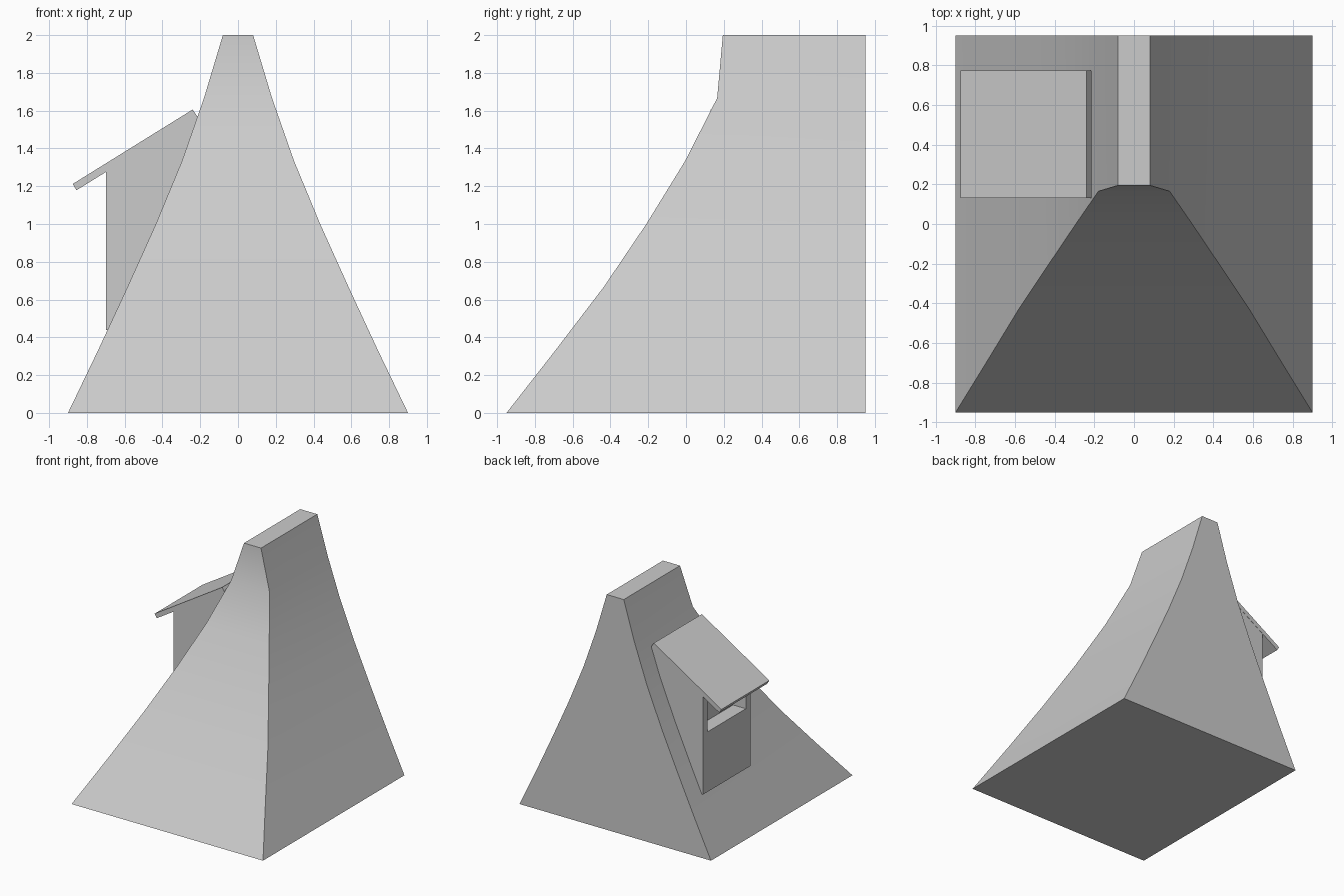
import bpy, bmesh

if "Cube" in bpy.data.objects:
    bpy.data.objects.remove(bpy.data.objects["Cube"])

def link(name, bm):
    bmesh.ops.recalc_face_normals(bm, faces=bm.faces)
    me = bpy.data.meshes.new(name)
    bm.to_mesh(me)
    bm.free()
    ob = bpy.data.objects.new(name, me)
    bpy.context.collection.objects.link(ob)
    return ob

def extrude_xz(name, pts, y0, y1):
    """Solid made by extruding an x-z outline along y."""
    bm = bmesh.new()
    f = bm.faces.new([bm.verts.new((x, y0, z)) for x, z in pts])
    r = bmesh.ops.extrude_face_region(bm, geom=[f])
    verts = [v for v in r["geom"] if isinstance(v, bmesh.types.BMVert)]
    bmesh.ops.translate(bm, verts=verts, vec=(0, y1 - y0, 0))
    return link(name, bm)

# Main roof: stacked rectangular rings (z, half width, front y), flat back
BACK = 0.95
levels = [(0, 0.90, -0.95), (0.333, 0.74, -0.69), (0.667, 0.585, -0.435),
          (1.0, 0.435, -0.21), (1.333, 0.297, -0.005),
          (1.667, 0.18, 0.165), (2.0, 0.08, 0.195)]
bm = bmesh.new()
rings = [[bm.verts.new(p) for p in ((-w, y, z), (w, y, z), (w, BACK, z), (-w, BACK, z))]
         for z, w, y in levels]
for a, b in zip(rings, rings[1:]):
    for i in range(4):
        j = (i + 1) % 4
        bm.faces.new((a[i], a[j], b[j], b[i]))
bm.faces.new(rings[0])
bm.faces.new(rings[-1])
roof = link("main_roof", bm)
bpy.context.view_layer.objects.active = roof
roof.select_set(True)
bpy.ops.object.shade_smooth_by_angle()

# Dormer walls, with the inner edge following the main roof
Y0, Y1 = 0.13, 0.775
walls = extrude_xz("dormer_walls",
                   [(-0.70, 0.44), (-0.70, 1.275), (-0.22, 1.572), (-0.20, 1.56),
                    (-0.28, 1.333), (-0.42, 1.0), (-0.57, 0.667), (-0.67, 0.44)],
                   Y0 + 0.002, Y1 - 0.002)

# Window recess
cutter = extrude_xz("window_cutter",
                    [(-0.8, 0.95), (-0.58, 0.95), (-0.58, 1.22), (-0.8, 1.22)],
                    Y0 + 0.066, Y1 - 0.066)
cutter.hide_render = True
cutter.hide_viewport = True
mod = walls.modifiers.new("window", "BOOLEAN")
mod.object = cutter
mod.operation = "DIFFERENCE"
mod.solver = "EXACT"

# Sloping dormer roof slab
extrude_xz("dormer_roof",
           [(-0.875, 1.212), (-0.24, 1.606), (-0.218, 1.573), (-0.855, 1.179)], Y0, Y1)
